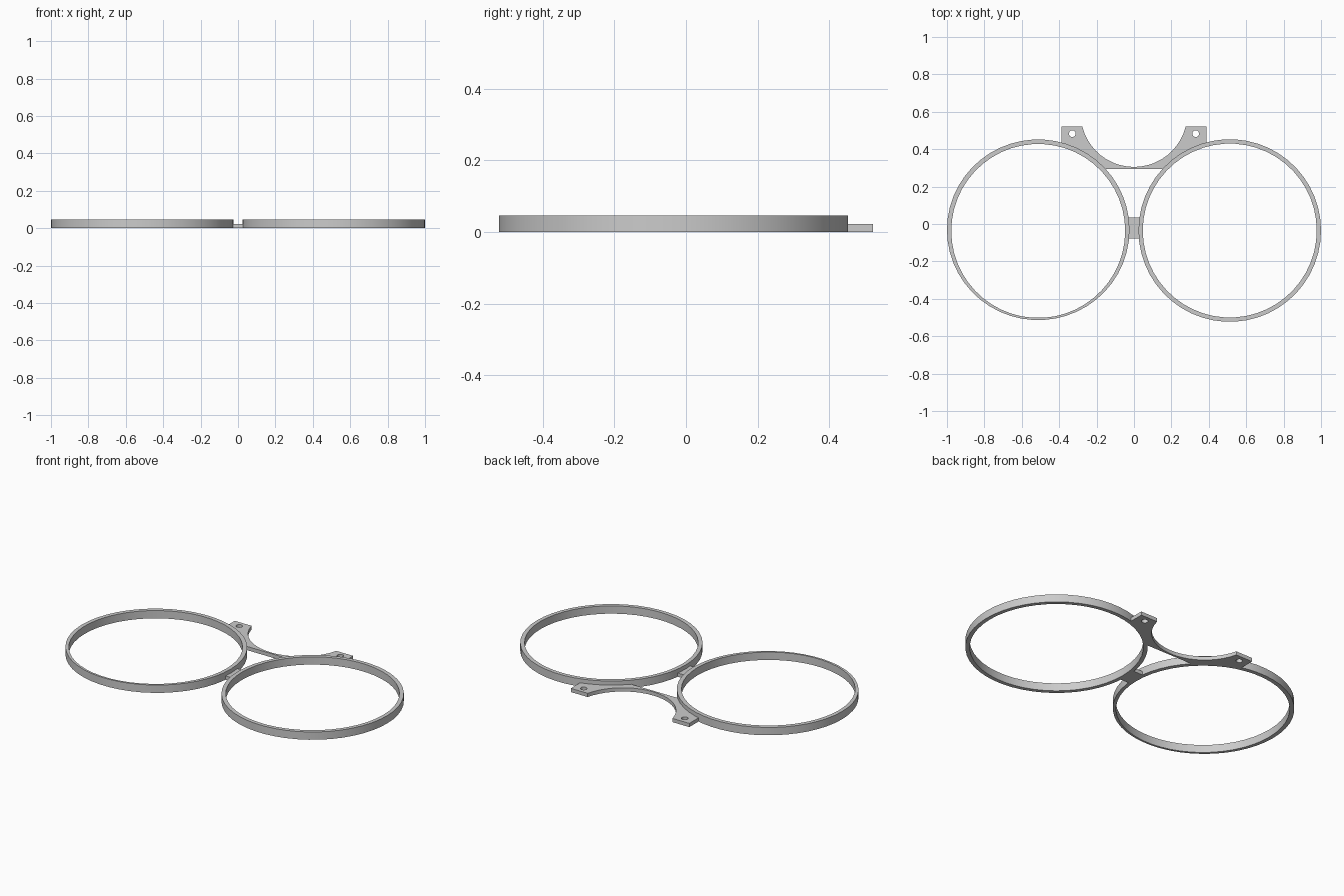
import bpy
import bmesh
from math import sin, cos, pi, radians, acos, asin, sqrt

default = bpy.data.objects.get("Cube")
if default:
    bpy.data.objects.remove(default, do_unlink=True)

grey = bpy.data.materials.new("plain grey")
grey.use_nodes = True
grey.diffuse_color = (0.6, 0.6, 0.6, 1)
grey.node_tree.nodes["Principled BSDF"].inputs["Base Color"].default_value = (0.6, 0.6, 0.6, 1)

RING_X, RING_Y = 0.512, -0.035
OUTER, INNER = 0.488, 0.465
RING_H, PLATE_H = 0.046, 0.022
BACK = 0.522


def arc(cx, cy, rx, ry, start, end, steps):
    """Points along an elliptical arc, both ends included."""
    angles = [start + (end - start) * i / steps for i in range(steps + 1)]
    return [(cx + rx * cos(a), cy + ry * sin(a)) for a in angles]


def circle(cx, cy, rx, ry, sides):
    return arc(cx, cy, rx, ry, 0, 2 * pi, sides)[:-1]


def slab(name, outlines, height):
    """Flat plate from closed outlines; inner outlines become holes."""
    curve = bpy.data.curves.new(name, "CURVE")
    curve.dimensions = "2D"
    curve.fill_mode = "BOTH"
    curve.extrude = height / 2
    for points in outlines:
        spline = curve.splines.new("POLY")
        spline.points.add(len(points) - 1)
        for p, (x, y) in zip(spline.points, points):
            p.co = (x, y, height / 2, 1)
        spline.use_cyclic_u = True
    temp = bpy.data.objects.new(name + " outline", curve)
    bpy.context.collection.objects.link(temp)
    bpy.context.view_layer.update()
    mesh = bpy.data.meshes.new_from_object(temp.evaluated_get(bpy.context.evaluated_depsgraph_get()))
    bpy.data.objects.remove(temp, do_unlink=True)
    # Weld the caps to the walls and seat the plate on the ground
    bm = bmesh.new()
    bm.from_mesh(mesh)
    bmesh.ops.remove_doubles(bm, verts=bm.verts, dist=0.00005)
    bmesh.ops.recalc_face_normals(bm, faces=bm.faces)
    low = min(v.co.z for v in bm.verts)
    bmesh.ops.translate(bm, verts=bm.verts, vec=(0, 0, -low))
    bm.to_mesh(mesh)
    bm.free()
    mesh.name = name
    mesh.materials.clear()
    mesh.materials.append(grey)
    obj = bpy.data.objects.new(name, mesh)
    bpy.context.collection.objects.link(obj)
    bpy.ops.object.select_all(action="DESELECT")
    obj.select_set(True)
    bpy.context.view_layer.objects.active = obj
    bpy.ops.object.shade_smooth_by_angle(angle=radians(30))
    return obj


# Two hoops; the right one is slightly thinner along its front
slab("left_ring", [circle(RING_X, RING_Y, OUTER, OUTER, 50),
                   circle(RING_X, RING_Y, INNER, INNER, 50)], RING_H)
slab("right_ring", [circle(-RING_X, RING_Y + 0.004, OUTER, OUTER - 0.005, 50),
                    circle(-RING_X, RING_Y - 0.002, INNER, INNER, 50)], RING_H)

# Small bridge joining the hoops
slab("bridge", [[(-0.04, -0.078), (0.04, -0.078), (0.04, 0.035), (-0.04, 0.035)]], PLATE_H)

# Mounting bracket: scooped back edge, ears with screw holes, sides hugging the hoops
scoop_y, scoop_r = 0.59, 0.285
tip = asin((scoop_y - BACK) / scoop_r)
scoop = arc(0, scoop_y, scoop_r, scoop_r, pi + tip, 2 * pi - tip, 20)
hug = 0.477
ear_x, base_y = 0.387, 0.294
top_angle = acos((ear_x - RING_X) / hug)
low_angle = pi - asin((base_y - RING_Y) / hug)
left_side = arc(RING_X, RING_Y, hug, hug, top_angle, low_angle, 10)
right_side = [(-x, y) for x, y in reversed(left_side)]
outline = scoop + [(ear_x, BACK)] + left_side + right_side + [(-ear_x, BACK)]
holes = [circle(s * 0.33, 0.483, 0.018, 0.018, 20) for s in (-1, 1)]
slab("mounting_bracket", [outline] + holes, PLATE_H)
